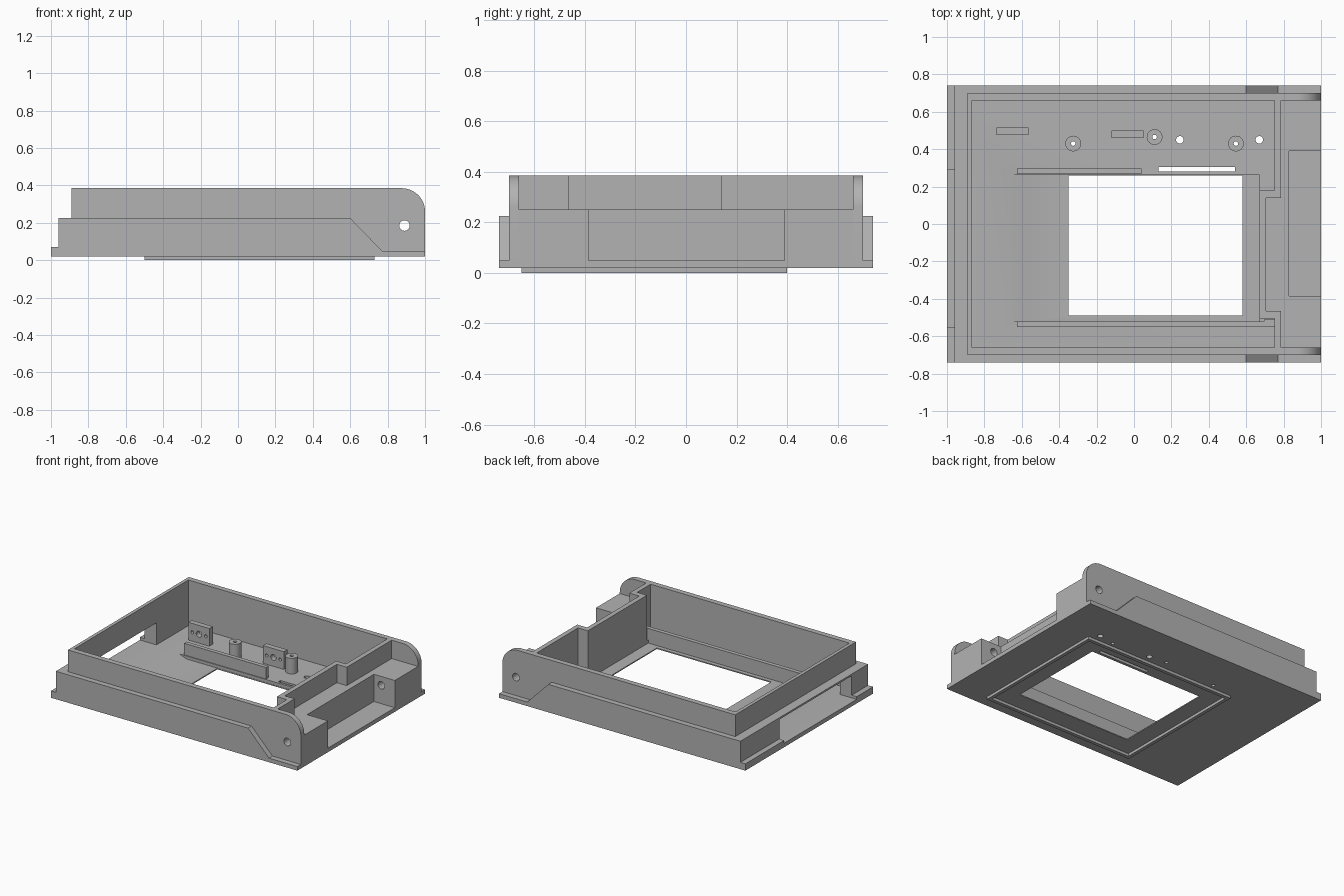
import bpy, bmesh, math
from mathutils import Vector

if "Cube" in bpy.data.objects:
    bpy.data.objects.remove(bpy.data.objects["Cube"], do_unlink=True)

GREY = (0.45, 0.45, 0.45, 1)
mat = bpy.data.materials.new("plain grey")
mat.use_nodes = True
mat.diffuse_color = GREY
mat.node_tree.nodes["Principled BSDF"].inputs["Base Color"].default_value = GREY


def prism(name, pts, axis, lo, hi):
    """Extrude a flat outline along y (points are x, z) or z (points are x, y)."""
    bm = bmesh.new()

    def place(p, d):
        return Vector((p[0], d, p[1])) if axis == "y" else Vector((p[0], p[1], d))

    face = bm.faces.new([bm.verts.new(place(p, lo)) for p in pts])
    out = bmesh.ops.extrude_face_region(bm, geom=[face])
    verts = [g for g in out["geom"] if isinstance(g, bmesh.types.BMVert)]
    bmesh.ops.translate(bm, verts=verts, vec=place((0, 0), hi - lo))
    bmesh.ops.recalc_face_normals(bm, faces=bm.faces)
    mesh = bpy.data.meshes.new(name)
    bm.to_mesh(mesh)
    bm.free()
    mesh.materials.append(mat)
    ob = bpy.data.objects.new(name, mesh)
    bpy.context.collection.objects.link(ob)
    return ob


def box(name, x0, x1, y0, y1, z0, z1):
    return prism(name, [(x0, y0), (x1, y0), (x1, y1), (x0, y1)], "z", z0, z1)


def rod(name, u, v, r, axis, lo, hi, n=24):
    ring = [(u + r * math.cos(i * math.tau / n), v + r * math.sin(i * math.tau / n))
            for i in range(n)]
    return prism(name, ring, axis, lo, hi)


def cut(ob, cutters):
    """Subtract the cutters, bake the result and delete them."""
    for c in cutters:
        c.hide_render = True
        mod = ob.modifiers.new("cut", "BOOLEAN")
        mod.operation, mod.solver, mod.object = "DIFFERENCE", "EXACT", c
    dg = bpy.context.evaluated_depsgraph_get()
    mesh = bpy.data.meshes.new_from_object(ob.evaluated_get(dg))
    ob.modifiers.clear()
    ob.data = mesh
    for c in cutters:
        bpy.data.objects.remove(c, do_unlink=True)
    return ob


FLOOR, RECESS, STEP, TOP, SHELF = 0.05, 0.028, 0.225, 0.385, 0.25
BOSSES = [(-0.325, 0.43), (0.11, 0.465), (0.545, 0.43)]
PINS = [(0.245, 0.45), (0.67, 0.45)]

# Base plate with sunken screen bed, window, slit and pin holes
base = box("base_plate", -1, 1, -0.74, 0.74, 0.02, FLOOR)
bed = [(-0.66, FLOOR), (-0.60, RECESS), (0.67, RECESS), (0.67, 0.1), (-0.66, 0.1)]
cut(base, [prism("bed_cutter", bed, "y", -0.52, 0.262),
           box("window_cutter", -0.35, 0.58, -0.49, 0.26, -0.1, 0.2),
           box("slit_cutter", 0.13, 0.54, 0.28, 0.305, -0.1, 0.2)]
    + [rod("pin_cutter", x, y, 0.02, "z", -0.1, 0.2) for x, y in PINS]
    + [rod("screw_cutter", x, y, 0.012, "z", -0.1, 0.2) for x, y in BOSSES])

# Thin rim under the base
cut(box("underside_rim", -0.50, 0.73, -0.65, 0.40, 0, 0.02),
    [box("rim_cutter", -0.475, 0.705, -0.625, 0.375, -0.1, 0.1)])

# Left lip, stopping either side of the slot
box("left_lip_front", -1, -0.96, -0.74, -0.55, FLOOR, 0.07)
box("left_lip_back", -1, -0.96, 0.29, 0.74, FLOOR, 0.07)

# Stepped left wall with a wide slot
cut(box("left_step", -0.96, -0.865, -0.70, 0.70, FLOOR, STEP),
    [box("slot_cutter", -1.1, -0.7, -0.55, 0.29, FLOOR - 0.01, 0.212)])
box("left_wall", -0.89, -0.865, -0.66, 0.66, STEP, TOP)

# Long walls with rounded hinge ears, and the outer skirts
R = 0.125
arc = [(1 - R + R * math.sin(a), TOP - R + R * math.cos(a))
       for a in (i * math.pi / 24 for i in range(13))]
ear = [(-0.89, FLOOR), (-0.89, TOP)] + arc + [(1, FLOOR)]
skirt = [(-0.96, FLOOR), (0.77, FLOOR), (0.60, STEP), (-0.96, STEP)]
for side, s in (("front", -1), ("back", 1)):
    lo, hi = sorted((0.66 * s, 0.70 * s))
    cut(prism(side + "_wall", ear, "y", lo, hi),
        [rod("hinge_cutter", 0.89, 0.185, 0.028, "y", -1, 1)])
    lo, hi = sorted((0.70 * s, 0.74 * s))
    prism(side + "_skirt", skirt, "y", lo, hi)

# Right wall, jogging inward around a pocket
prism("right_wall", [(0.785, 0.66), (0.785, 0.14), (0.705, 0.14), (0.705, -0.465),
                     (0.785, -0.465), (0.785, -0.66), (0.75, -0.66), (0.75, -0.505),
                     (0.67, -0.505), (0.67, 0.18), (0.75, 0.18), (0.75, 0.66)],
      "z", RECESS, TOP)
box("pocket_floor", 0.705, 0.785, -0.465, 0.14, FLOOR, SHELF)

# Hinge shelf with a central recess and pin bore
cut(box("hinge_shelf", 0.785, 1, -0.66, 0.66, FLOOR, SHELF),
    [box("recess_cutter", 0.83, 1.1, -0.385, 0.39, 0, 0.5),
     rod("bore_cutter", 0.89, 0.185, 0.028, "y", -1, 1)])

# Ribs holding the screen
box("back_rib", -0.625, 0.04, 0.268, 0.298, RECESS, 0.135)
box("front_rib", -0.625, 0.70, -0.55, -0.52, RECESS, 0.135)
box("front_rib_end", 0.695, 0.75, -0.55, -0.51, FLOOR, 0.135)

# Screw bosses
for i, (x, y) in enumerate(BOSSES):
    cut(rod("screw_boss_%d" % (i + 1), x, y, 0.042, "z", FLOOR, 0.165),
        [rod("screw_cutter", x, y, 0.012, "z", 0, 0.3)])

# Upright drilled tabs
for name, x0, y0 in (("left_tab", -0.735, 0.475), ("middle_tab", -0.12, 0.46)):
    mid = x0 + 0.085
    cut(box(name, x0, x0 + 0.17, y0, y0 + 0.04, FLOOR, 0.18),
        [rod("tab_cutter", mid + d, 0.115, r, "y", 0.3, 0.7, 16)
         for d, r in ((-0.055, 0.011), (0, 0.022), (0.055, 0.011))])

# Smooth the round surfaces and keep edges crisp
bpy.ops.object.select_all(action="DESELECT")
for ob in bpy.context.collection.objects:
    if ob.type == "MESH" and mat.name in ob.data.materials:
        ob.select_set(True)
        bpy.context.view_layer.objects.active = ob
bpy.ops.object.shade_smooth_by_angle(angle=math.radians(30))
